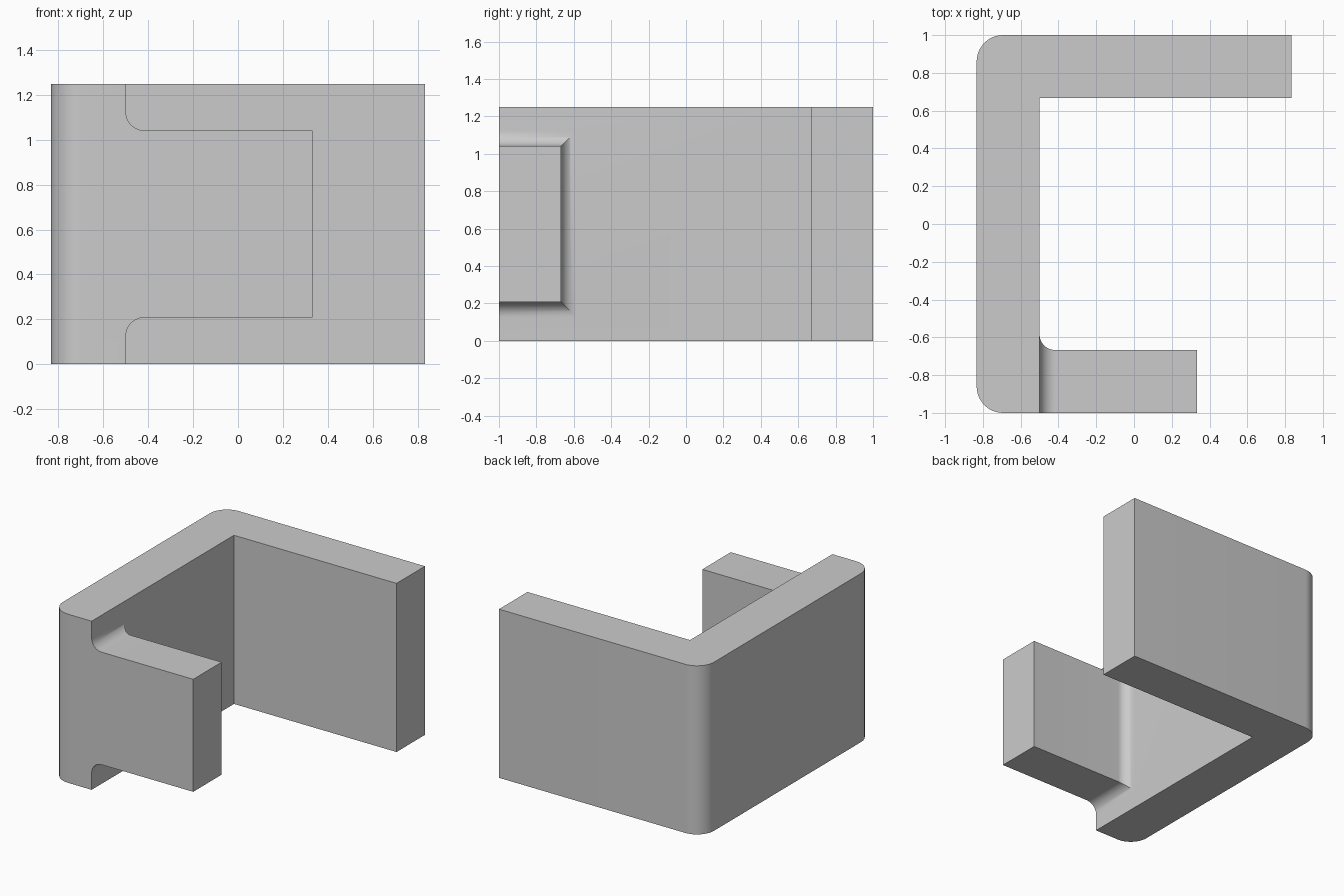
import bpy, bmesh, math
from mathutils import Vector

if "Cube" in bpy.data.objects:
    bpy.data.objects.remove(bpy.data.objects["Cube"], do_unlink=True)

HEIGHT = 1.25
SIDE = 0.833      # half width in x
WALL = -0.5       # inner face of the side wall
ROUND = 0.14      # outer corner radius
FILLET = 0.083    # flare where the tab meets the wall
STEPS = 12

grey = bpy.data.materials.new("plain grey")
grey.use_nodes = True
grey.diffuse_color = (0.6, 0.6, 0.6, 1)
grey.node_tree.nodes["Principled BSDF"].inputs["Base Color"].default_value = grey.diffuse_color


def make_object(name, bm):
    bmesh.ops.recalc_face_normals(bm, faces=bm.faces)
    mesh = bpy.data.meshes.new(name)
    bm.to_mesh(mesh)
    bm.free()
    mesh.materials.append(grey)
    obj = bpy.data.objects.new(name, mesh)
    bpy.context.collection.objects.link(obj)
    return obj


def loft(name, rings):
    """Skin equal-length rings of points and cap both ends."""
    bm = bmesh.new()
    loops = [[bm.verts.new(p) for p in ring] for ring in rings]
    for a, b in zip(loops, loops[1:]):
        for i in range(len(a)):
            j = (i + 1) % len(a)
            bm.faces.new((a[i], a[j], b[j], b[i]))
    bm.faces.new(loops[0])
    bm.faces.new(loops[-1])
    return make_object(name, bm)


def arc(cx, cy, r, start, end):
    angles = [math.radians(start + (end - start) * i / STEPS) for i in range(STEPS + 1)]
    return [(cx + r * math.cos(a), cy + r * math.sin(a)) for a in angles]


# Bracket: side wall and back wall with rounded outer corners
profile = [(SIDE, 1), (SIDE, 0.667), (WALL, 0.667), (WALL, -1)]
profile += arc(ROUND - SIDE, ROUND - 1, ROUND, 270, 180)
profile += arc(ROUND - SIDE, 1 - ROUND, ROUND, 180, 90)
bracket = loft("bracket", [[(x, y, z) for x, y in profile] for z in (0, HEIGHT)])


# Front tab: rectangular sections flaring into the wall on three sides
def section(x, flare):
    back, low, high = -0.667 + flare, 0.208 - flare, 1.042 + flare
    return [(x, -1, low), (x, back, low), (x, back, high), (x, -1, high)]


sections = [section(WALL - 0.1, FILLET)]
for i in range(STEPS + 1):
    a = math.pi / 2 * i / STEPS
    sections.append(section(WALL + FILLET * (1 - math.cos(a)), FILLET * (1 - math.sin(a))))
sections.append(section(0.333, 0))
tab = loft("front_tab", sections)

# Join the tab into the bracket as one solid
union = bracket.modifiers.new("join_tab", "BOOLEAN")
union.operation = "UNION"
union.solver = "EXACT"
union.object = tab
bpy.ops.object.select_all(action="DESELECT")
bracket.select_set(True)
bpy.context.view_layer.objects.active = bracket
bpy.ops.object.modifier_apply(modifier=union.name)
bpy.data.objects.remove(tab, do_unlink=True)
bpy.ops.object.shade_smooth_by_angle(angle=math.radians(30))
